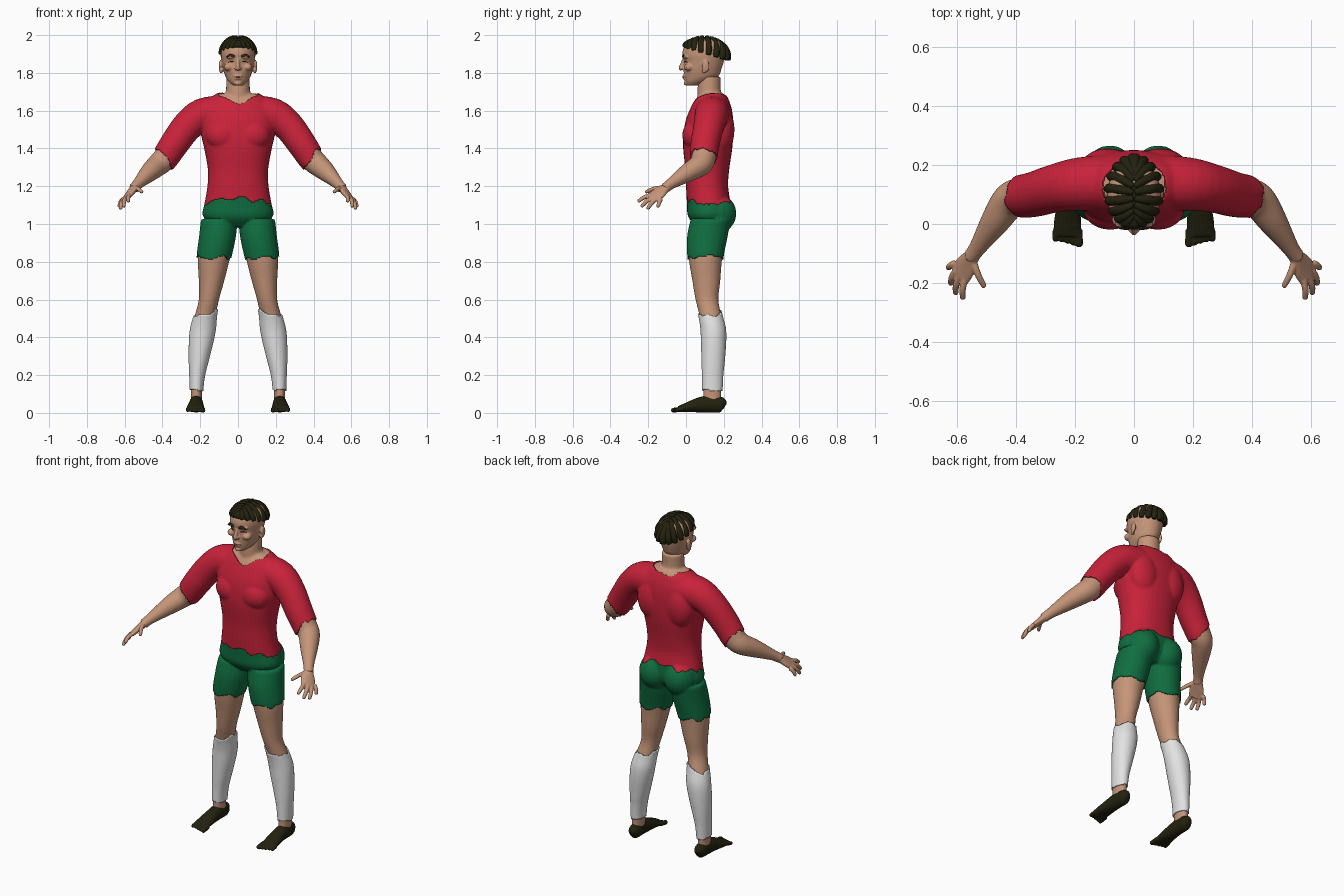
import bpy, bmesh, math
from mathutils import Vector, Matrix
from mathutils.bvhtree import BVHTree

if "Cube" in bpy.data.objects:
    bpy.data.objects.remove(bpy.data.objects["Cube"])


def material(name, r, g, b):
    m = bpy.data.materials.new(name)
    m.use_nodes = True
    m.diffuse_color = (r, g, b, 1)
    bsdf = m.node_tree.nodes["Principled BSDF"]
    bsdf.inputs["Base Color"].default_value = (r, g, b, 1)
    bsdf.inputs["Roughness"].default_value = 0.7
    return m


SKIN = material("skin", .56, .30, .19)
RED = material("shirt red", .58, .016, .042)
GREEN = material("shorts green", .005, .155, .052)
WHITE = material("sock white", .76, .76, .76)
DARK = material("dark olive", .017, .016, .005)
BROWN = material("brow brown", .035, .016, .012)
LIP = material("lip", .40, .18, .12)


def curve_points(pts, steps=4):
    """Smooth interpolation through tuples of numbers."""
    v = [Vector(p) for p in pts]
    out = []
    for i in range(len(v) - 1):
        a, b, c, d = v[max(i - 1, 0)], v[i], v[i + 1], v[min(i + 2, len(v) - 1)]
        for k in range(steps):
            t = k / steps
            out.append(b + (c - a) * (t / 2) + (a * 2 - b * 5 + c * 4 - d) * (t * t / 2)
                       + (b * 3 - a - c * 3 + d) * (t ** 3 / 2))
    return out + [v[-1]]


def loft(bm, pts, ref=(1, 0, 0), axis=None, n=20, power=1.0):
    """Closed tube through (x, y, z, radius_a, radius_b) stations."""
    st = curve_points(pts)
    pos = [Vector(s[:3]) for s in st]
    rings = []
    for i, s in enumerate(st):
        t = Vector(axis) if axis else (pos[min(i + 1, len(pos) - 1)] - pos[max(i - 1, 0)]).normalized()
        u = Vector(ref)
        u = (u - t * u.dot(t)).normalized()
        w = t.cross(u)
        ring = []
        for k in range(n):
            c, d = math.cos(math.tau * k / n), math.sin(math.tau * k / n)
            c = math.copysign(abs(c) ** power, c)
            d = math.copysign(abs(d) ** power, d)
            ring.append(bm.verts.new(pos[i] + u * c * max(s[3], .001) + w * d * max(s[4], .001)))
        rings.append(ring)
    for a, b in zip(rings, rings[1:]):
        for k in range(n):
            bm.faces.new((a[k], a[(k + 1) % n], b[(k + 1) % n], b[k]))
    bm.faces.new(rings[0][::-1])
    bm.faces.new(rings[-1])


def column(bm, rows, **kw):
    """Upright loft from (x0, x1, y0, y1, z) extents."""
    loft(bm, [((a + b) / 2, (c + d) / 2, z, (b - a) / 2, (d - c) / 2) for a, b, c, d, z in rows],
         axis=(0, 0, 1), **kw)


def rod(bm, pts, **kw):
    loft(bm, [(*p, p[3]) for p in pts], **kw)


def ball(bm, center, size):
    bmesh.ops.create_uvsphere(bm, u_segments=20, v_segments=12, radius=1,
                              matrix=Matrix.Translation(center) @ Matrix.Diagonal((*size, 1)))


def mirror(bm):
    dup = bmesh.ops.duplicate(bm, geom=bm.verts[:] + bm.edges[:] + bm.faces[:])["geom"]
    bmesh.ops.scale(bm, vec=(-1, 1, 1), verts=[g for g in dup if isinstance(g, bmesh.types.BMVert)])
    bmesh.ops.reverse_faces(bm, faces=[g for g in dup if isinstance(g, bmesh.types.BMFace)])


def make(name, bm, mat):
    me = bpy.data.meshes.new(name)
    bmesh.ops.recalc_face_normals(bm, faces=bm.faces[:])
    bm.to_mesh(me)
    bm.free()
    me.materials.append(mat)
    me.shade_smooth()
    ob = bpy.data.objects.new(name, me)
    bpy.context.scene.collection.objects.link(ob)
    return ob


def fuse(ob, voxel, passes):
    """Melt overlapping volumes into one smooth skin."""
    rm = ob.modifiers.new("fuse", "REMESH")
    rm.mode, rm.voxel_size = "VOXEL", voxel
    sm = ob.modifiers.new("soften", "SMOOTH")
    sm.factor, sm.iterations = .5, passes
    deps = bpy.context.evaluated_depsgraph_get()
    me = bpy.data.meshes.new_from_object(ob.evaluated_get(deps))
    mat = ob.data.materials[0]
    ob.modifiers.clear()
    ob.data = me
    me.materials.clear()
    me.materials.append(mat)
    me.shade_smooth()
    return ob


# Body: limbs on one side, mirrored, then the trunk
bm = bmesh.new()
column(bm, [(.01, .19, .03, .23, 1.02), (.018, .2, .012, .213, .93), (.042, .213, .014, .192, .82),
            (.072, .208, .033, .182, .7), (.1, .208, .05, .172, .6), (.116, .228, .07, .187, .52),
            (.122, .247, .082, .205, .45), (.135, .254, .085, .207, .38), (.16, .255, .088, .2, .28),
            (.18, .252, .09, .192, .2), (.19, .25, .09, .188, .12), (.19, .25, .09, .185, .04)])
rod(bm, [(.08, .14, 1.585, .09), (.19, .135, 1.575, .083), (.27, .12, 1.515, .075),
         (.34, .1, 1.42, .07), (.39, .092, 1.345, .065), (.425, .075, 1.312, .06),
         (.47, .01, 1.272, .05), (.53, -.08, 1.213, .03), (.555, -.115, 1.185, .028)], ref=(0, 1, 0))
ball(bm, (.082, .16, 1.055), (.088, .1, .1))
ball(bm, (.08, .05, 1.47), (.085, .063, .075))
ball(bm, (.09, .19, 1.5), (.085, .06, .12))
mirror(bm)
column(bm, [(-.1, .1, .06, .19, .99), (-.178, .178, .018, .225, 1.04), (-.17, .17, .012, .228, 1.11),
            (-.155, .155, .007, .216, 1.2), (-.153, .153, .003, .222, 1.29), (-.172, .172, -.008, .238, 1.4),
            (-.19, .19, -.006, .243, 1.48), (-.195, .195, .006, .243, 1.55), (-.185, .185, .03, .235, 1.61),
            (-.145, .145, .055, .218, 1.66), (-.1, .1, .08, .2, 1.69)], n=32, power=.9)
column(bm, [(-.07, .07, .06, .2, 1.62), (-.064, .064, .06, .185, 1.7), (-.062, .062, .065, .185, 1.78)])
body = fuse(make("bare_skin", bm, SKIN), .0075, 5)


# Clothing zones on the body surface, with uneven hems
def zone(p):
    x, y, z = abs(p.x), p.y, p.z
    wave = .008 * math.sin(55 * p.x + 20 * y) + .005 * math.sin(110 * y + 31 * p.x)
    arm = .77 * x - .64 * z
    if z > 1.6 and (x / .105) ** 2 + ((y - .128) / .086) ** 2 < 1 + 8 * wave:
        return "skin"
    if arm < -.565 + wave and z > 1.135 - 1.0 * x * x + wave:
        return "shirt"
    if x < .3 and arm < -.3 and z > .825 + wave:
        return "shorts"
    if .12 + wave / 2 < z < .57 - .27 * x + wave and x < .3:
        return "socks"
    return "skin"


def piece(name, key, mat=None):
    b = bmesh.new()
    b.from_mesh(body.data)
    bmesh.ops.delete(b, geom=[f for f in b.faces if zone(f.calc_center_median()) != key], context="FACES")
    if not mat:
        return b
    ob = make(name, b, mat)
    so = ob.modifiers.new("cloth", "SOLIDIFY")
    so.thickness, so.offset = .007, 1


piece("shirt", "shirt", RED)
piece("shorts", "shorts", GREEN)
piece("socks", "socks", WHITE)
bare = piece("bare_skin", "skin")
bare.to_mesh(body.data)
bare.free()

# Hands: palm, four fingers and thumb
bm = bmesh.new()
loft(bm, [(.53, -.08, 1.213, .028, .028), (.55, -.11, 1.19, .028, .022), (.572, -.145, 1.162, .042, .017),
          (.59, -.178, 1.138, .04, .014)], ref=(.6, .55, -.4))
for base, tip in (((.606, -.132, 1.133), (.63, -.15, 1.088)), ((.604, -.158, 1.133), (.622, -.205, 1.078)),
                  ((.593, -.178, 1.14), (.605, -.238, 1.09)), ((.574, -.188, 1.152), (.58, -.255, 1.118)),
                  ((.545, -.125, 1.193), (.506, -.215, 1.168))):
    a, b = Vector(base), Vector(tip)
    mid = (a + b) / 2 + Vector((.004, 0, .006))
    rod(bm, [(*a, .012), (*mid, .0115), (*b.lerp(mid, .15), .0095), (*b, .004)], n=12)
mirror(bm)
fuse(make("hands", bm, SKIN), .004, 2)

# Feet with toes
bm = bmesh.new()
loft(bm, [(.22, .207, .035, .012, .015), (.22, .19, .042, .03, .04), (.221, .13, .048, .036, .046),
          (.222, .07, .042, .039, .04), (.225, .01, .03, .046, .027), (.227, -.04, .02, .047, .016)])
for i in range(5):
    x, tip = .186 + .02 * i, -.079 + .006 * i
    r = .013 if i == 0 else .0105
    rod(bm, [(x, -.02, .02, r), (x, -.05, .016, r), (x, tip + .008, .013, r), (x, tip, .011, .004)], n=12)
mirror(bm)
fuse(make("feet", bm, DARK), .0045, 2)

# Head with ears, nose, lips and brow ridge
bm = bmesh.new()
ball(bm, (.094, .105, 1.835), (.008, .02, .033))
ball(bm, (.09, .095, 1.81), (.008, .01, .014))
ball(bm, (.011, -.02, 1.823), (.008, .01, .007))
ball(bm, (.035, 0, 1.884), (.03, .02, .01))
ball(bm, (.05, .015, 1.83), (.025, .025, .02))
mirror(bm)
column(bm, [(-.025, .025, .005, .06, 1.733), (-.048, .048, -.006, .12, 1.752), (-.066, .066, -.01, .17, 1.78),
            (-.078, .078, -.013, .188, 1.82), (-.086, .086, -.012, .2, 1.86), (-.091, .091, -.02, .21, 1.9),
            (-.087, .087, -.008, .208, 1.94), (-.065, .065, .03, .185, 1.97), (-.02, .02, .08, .13, 1.985)], n=32)
rod(bm, [(0, -.008, 1.88, .008), (0, -.02, 1.848, .01), (0, -.028, 1.825, .011), (0, -.022, 1.816, .006)])
ball(bm, (0, -.008, 1.784), (.024, .011, .006))
ball(bm, (0, -.006, 1.77), (.02, .011, .006))
ball(bm, (0, .002, 1.745), (.02, .014, .012))
head = fuse(make("head", bm, SKIN), .0045, 2)

# Facial features laid on the face
tree = BVHTree.FromPolygons([v.co for v in head.data.vertices], [p.vertices for p in head.data.polygons])


def on_face(name, mat, path, radius, both=True):
    b = bmesh.new()
    pts = []
    for x, z, k in path:
        hit = tree.ray_cast(Vector((x, -1, z)), Vector((0, 1, 0)))[0]
        pts.append((x, hit.y, z, .004, radius * k))
    loft(b, pts, ref=(0, 1, 0), n=10)
    if both:
        mirror(b)
    make(name, b, mat)


on_face("eyebrows", BROWN, [(.018, 1.886, .6), (.03, 1.89, 1), (.046, 1.89, 1), (.058, 1.884, .4)], .009)
on_face("eyelids", BROWN, [(.02, 1.857, .4), (.034, 1.861, 1), (.05, 1.857, .4)], .0028)
on_face("mouth_line", LIP, [(-.024, 1.777, .4), (0, 1.777, 1), (.024, 1.777, .4)], .0035, False)

# Hair: a cap with overlapping locks swept out from a centre parting
MID, RAD = Vector((0, .097, 1.872)), Vector((.094, .127, .117))


def hem(y):
    return 1.932 - .3 * max(y, -.02)


bm = bmesh.new()
ball(bm, MID, RAD)
bmesh.ops.delete(bm, geom=[v for v in bm.verts if v.co.z < hem(v.co.y) - .004], context="VERTS")
for i in range(10):
    t = i / 9
    az = math.radians(-84 + 170 * t)
    root = Vector((.02, -.62 + 1.25 * t, .85))
    height = .62 - .66 * t
    for _ in range(3):
        flat = math.sqrt(max(1 - height ** 2, 0))
        y = MID.y + RAD.y * flat * math.sin(az)
        height = (hem(y) - MID.z) / RAD.z
    end = Vector((flat * math.cos(az), flat * math.sin(az), height))
    lock = []
    for k in range(6):
        d = root.lerp(end, k / 5).normalized()
        p = MID + Vector([d[j] * RAD[j] for j in range(3)])
        lock.append((*p, (.009, .014, .017, .018, .017, .012)[k]))
    for s in (1, -1):
        rod(bm, [(s * p[0], *p[1:]) for p in lock], ref=(0, 1, 0), n=12)
make("hair", bm, DARK)
